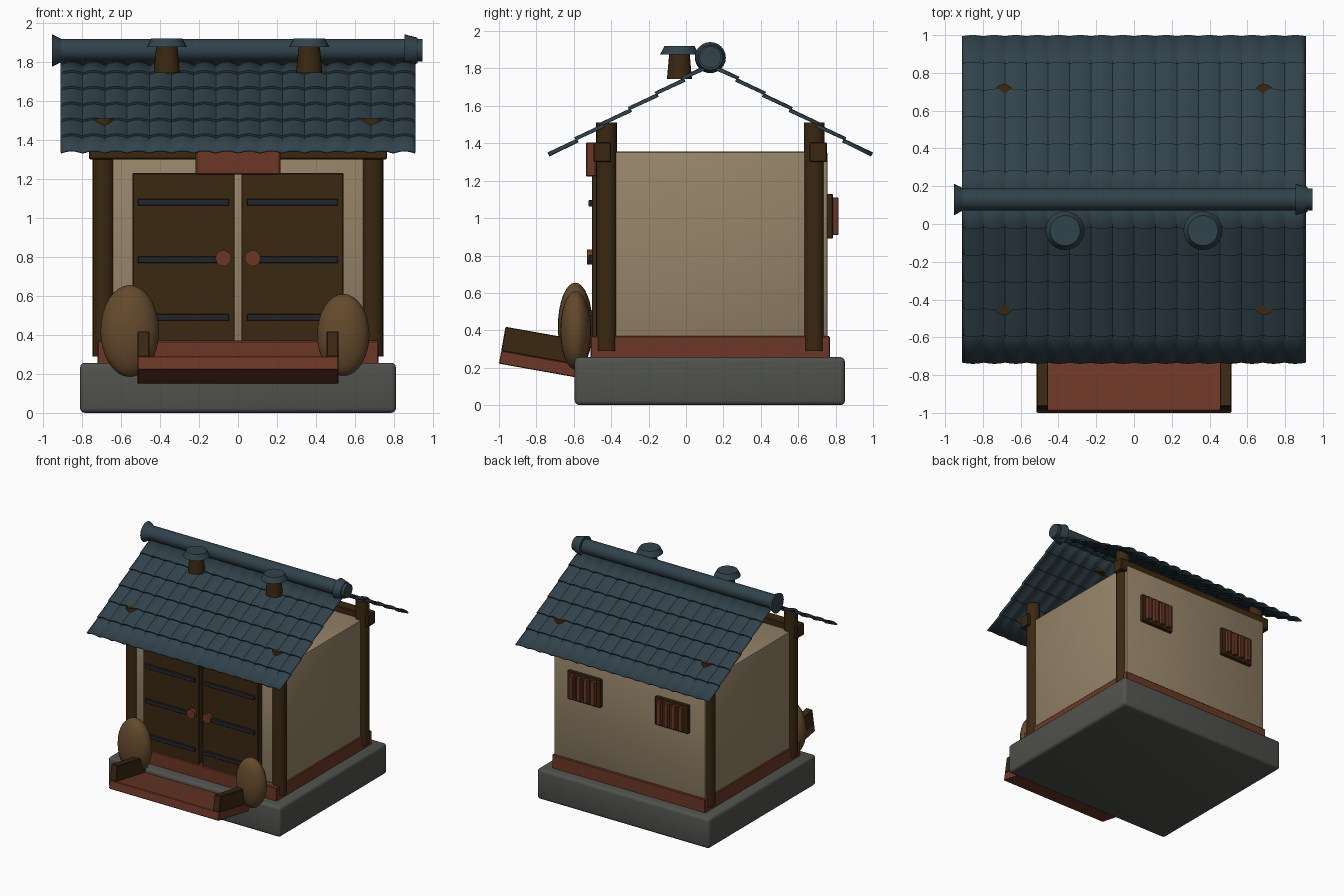
import bpy, bmesh, math
from mathutils import Matrix, Vector

if "Cube" in bpy.data.objects:
    bpy.data.objects.remove(bpy.data.objects["Cube"])


def mat(name, r, g, b):
    m = bpy.data.materials.new(name)
    m.diffuse_color = (r, g, b, 1)
    m.use_nodes = True
    m.node_tree.nodes["Principled BSDF"].inputs["Base Color"].default_value = m.diffuse_color
    return m


SLATE = mat("slate_blue", 0.031, 0.055, 0.071)
WOOD = mat("dark_wood", 0.043, 0.021, 0.006)
RED = mat("red_wood", 0.150, 0.039, 0.020)
PLASTER = mat("plaster", 0.305, 0.231, 0.141)
STONE = mat("grey_stone", 0.080, 0.084, 0.074)
IRON = mat("dark_iron", 0.016, 0.019, 0.023)
STRAW = mat("barrel_brown", 0.127, 0.068, 0.025)


def finish(bm, name, material, smooth=True):
    me = bpy.data.meshes.new(name)
    bm.to_mesh(me)
    bm.free()
    ob = bpy.data.objects.new(name, me)
    bpy.context.collection.objects.link(ob)
    me.materials.append(material)
    if smooth:
        bpy.ops.object.select_all(action='DESELECT')
        ob.select_set(True)
        bpy.context.view_layer.objects.active = ob
        bpy.ops.object.shade_smooth_by_angle(angle=math.radians(35))
    return ob


def box(name, material, x, y, z, bevel=0.004, segs=1):
    """Bevelled box from (min, max) ranges."""
    bm = bmesh.new()
    bmesh.ops.create_cube(bm, size=1)
    for v in bm.verts:
        for i, (a, b) in enumerate((x, y, z)):
            v.co[i] = (a + b) / 2 + v.co[i] * (b - a)
    if bevel:
        bmesh.ops.bevel(bm, geom=bm.edges[:], offset=bevel, segments=segs,
                        profile=0.5, affect='EDGES')
    return finish(bm, name, material, segs > 1)


def cone(name, material, center, r1, r2, depth, axis='Z', sides=24):
    """Frustum; r1 is the end at the lower coordinate of the axis."""
    bm = bmesh.new()
    bmesh.ops.create_cone(bm, cap_ends=True, segments=sides, radius1=r1, radius2=r2, depth=depth)
    if axis == 'X':
        bm.transform(Matrix.Rotation(math.pi / 2, 4, 'Y'))
    elif axis == 'Y':
        bm.transform(Matrix.Rotation(-math.pi / 2, 4, 'X'))
    bm.transform(Matrix.Translation(center))
    return finish(bm, name, material)


def egg(name, material, center, radii):
    bm = bmesh.new()
    bmesh.ops.create_uvsphere(bm, u_segments=24, v_segments=16, radius=1)
    bm.transform(Matrix.Translation(center) @ Matrix.Diagonal((*radii, 1)))
    return finish(bm, name, material)


# Foundation, sill and plaster body
box("stone_base", STONE, (-0.81, 0.81), (-0.595, 0.85), (0, 0.257), 0.025, 3)
box("sill", RED, (-0.72, 0.72), (-0.51, 0.77), (0.25, 0.37), 0.006)
box("walls", PLASTER, (-0.71, 0.71), (-0.45, 0.757), (0.36, 1.355), 0.012, 2)

# Corner posts and cross beams
for sx, side in ((-1, "left"), (1, "right")):
    for y, end in ((-0.425, "front"), (0.685, "back")):
        cone(f"{end}_{side}_post", WOOD, (sx * 0.69, y, 0.90), 0.055, 0.055, 1.22)
box("front_beam", WOOD, (-0.765, 0.765), (-0.495, -0.4), (1.3, 1.405), 0.006)
box("back_beam", WOOD, (-0.765, 0.765), (0.66, 0.755), (1.3, 1.405), 0.006)
box("door_plaque", RED, (-0.217, 0.217), (-0.535, -0.48), (1.222, 1.405), 0.006)

# Double door with iron bands and knobs
for s, side in ((-1, "left"), (1, "right")):
    box(f"{side}_door", WOOD, sorted((s * 0.017, s * 0.54)), (-0.503, -0.44), (0.36, 1.23))
    for i, z in enumerate((0.49, 0.785, 1.08)):
        box(f"{side}_door_band_{i + 1}", IRON, sorted((s * 0.047, s * 0.513)),
            (-0.52, -0.495), (z - 0.017, z + 0.017), 0.002)
    cone(f"{side}_door_knob", RED, (s * 0.075, -0.515, 0.793), 0.04, 0.04, 0.03, 'Y')

# Back windows with bars
for s, side in ((-1, "left"), (1, "right")):
    c = s * 0.412
    box(f"{side}_window_frame", WOOD, (c - 0.155, c + 0.155), (0.74, 0.785), (0.89, 1.13))
    for i in range(4):
        x = c + (i - 1.5) * 0.068
        box(f"{side}_window_bar_{i + 1}", RED, (x - 0.018, x + 0.018),
            (0.775, 0.815), (0.91, 1.11), 0.003)

# Tilted entry step with side rails
TILT = Matrix.Translation((0, -1.0, 0.222)) @ Matrix.Rotation(math.radians(-10.1), 4, 'X')
box("entry_step", RED, (-0.515, 0.515), (0, 0.48), (0, 0.07)).data.transform(TILT)
for s, side in ((-1, "left"), (1, "right")):
    box(f"{side}_step_rail", WOOD, sorted((s * 0.455, s * 0.515)),
        (0, 0.40), (0.068, 0.20)).data.transform(TILT)

# Rounded bales beside the door
egg("left_bale", STRAW, (-0.555, -0.592, 0.42), (0.15, 0.093, 0.235))
egg("right_bale", STRAW, (0.54, -0.59, 0.40), (0.134, 0.082, 0.21))


# Tiled roof slopes: arched columns, stepped rows
def roof_slope(name, s, rows=6, cols=16, segs=6):
    top, low = Vector((0, 0.13, 1.815)), Vector((0, 0.13 + s * 0.858, 1.329))
    n = Vector((0, s * 0.486, 0.858)).normalized()
    bm = bmesh.new()
    lines = []
    for r in range(rows):
        for t, lift in ((r / rows, 0.0), ((r + 1) / rows, 0.012)):
            line = []
            for i in range(cols * segs + 1):
                arch = 0.013 * math.sin(math.pi * (i % segs) / segs)
                p = top.lerp(low, t) + n * (lift + arch)
                p.x = -0.91 + 1.82 * i / (cols * segs)
                line.append(bm.verts.new(p))
            lines.append(line)
    for a, b in zip(lines, lines[1:]):
        for i in range(cols * segs):
            q = [a[i], b[i], b[i + 1], a[i + 1]]
            bm.faces.new(q if s < 0 else q[::-1])
    ob = finish(bm, name, SLATE)
    m = ob.modifiers.new("thickness", 'SOLIDIFY')
    m.thickness, m.offset = 0.011, -1


roof_slope("front_roof", -1)
roof_slope("back_roof", 1)

# Ridge tube with flared ends
cone("ridge", SLATE, (0, 0.13, 1.86), 0.058, 0.058, 1.89, 'X')
cone("left_ridge_end", SLATE, (-0.925, 0.13, 1.858), 0.083, 0.055, 0.055, 'X')
cone("right_ridge_end", SLATE, (0.887, 0.13, 1.858), 0.083, 0.066, 0.065, 'X')

# Roof vents with caps
for s, side in ((-1, "left"), (1, "right")):
    cone(f"{side}_vent", WOOD, (s * 0.365, -0.035, 1.81), 0.067, 0.055, 0.135)
    cone(f"{side}_vent_cap", SLATE, (s * 0.365, -0.035, 1.898), 0.103, 0.08, 0.044)
